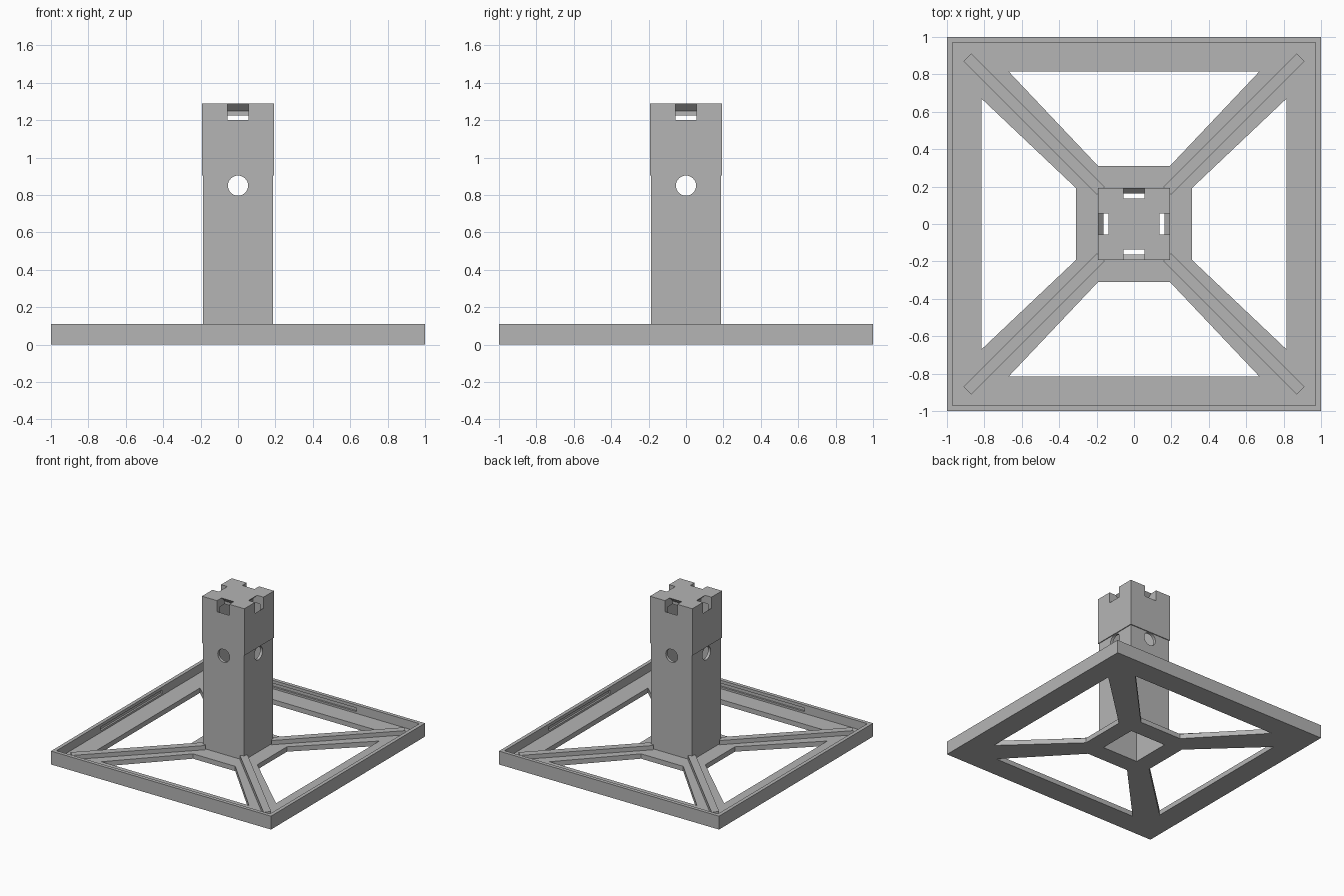
import bpy, bmesh, math
from mathutils import Matrix, Vector

if "Cube" in bpy.data.objects:
    bpy.data.objects.remove(bpy.data.objects["Cube"])

grey = bpy.data.materials.new("light_grey")
grey.diffuse_color = (0.46, 0.46, 0.46, 1)
grey.use_nodes = True
grey.node_tree.nodes["Principled BSDF"].inputs["Base Color"].default_value = grey.diffuse_color


def finish(name, bm, cutter=False):
    bmesh.ops.recalc_face_normals(bm, faces=bm.faces)
    me = bpy.data.meshes.new(name)
    bm.to_mesh(me)
    bm.free()
    me.materials.append(grey)
    ob = bpy.data.objects.new(name, me)
    bpy.context.collection.objects.link(ob)
    ob.hide_render = ob.hide_viewport = cutter
    return ob


def square_rings(bm, profile):
    """Loft square rings (half width, z) and cap both ends."""
    rings = [[bm.verts.new((sx * r, sy * r, z)) for sx, sy in ((1, 1), (-1, 1), (-1, -1), (1, -1))]
             for r, z in profile]
    for a, b in zip(rings, rings[1:]):
        for i in range(4):
            j = (i + 1) % 4
            bm.faces.new((a[i], a[j], b[j], b[i]))
    bm.faces.new(rings[0])
    bm.faces.new(rings[-1])


def prism(bm, start, end, turn=0.0):
    """Join two matching outlines into a solid, turned about z."""
    rot = Matrix.Rotation(turn, 3, 'Z')
    a = [bm.verts.new(rot @ Vector(p)) for p in start]
    b = [bm.verts.new(rot @ Vector(p)) for p in end]
    bm.faces.new(a)
    bm.faces.new(b)
    for i in range(len(a)):
        j = (i + 1) % len(a)
        bm.faces.new((a[i], a[j], b[j], b[i]))


def box(bm, x0, x1, y0, y1, z0, z1, turn=0.0):
    outline = [(x0, y0), (x1, y0), (x1, y1), (x0, y1)]
    prism(bm, [(x, y, z0) for x, y in outline], [(x, y, z1) for x, y in outline], turn)


def cut(ob, cutter):
    mod = ob.modifiers.new("cut", 'BOOLEAN')
    mod.operation = 'DIFFERENCE'
    mod.solver = 'EXACT'
    mod.object = cutter


QUARTERS = [i * math.pi / 2 for i in range(4)]
PLATE, RIM, INNER = 0.04, 0.11, 0.163

# Square tray base: thin plate with a raised rim
bm = bmesh.new()
square_rings(bm, [(1, 0), (1, RIM), (0.97, RIM), (0.97, PLATE)])
base = finish("base_tray", bm)

# Four open windows and the opening under the tower
bm = bmesh.new()
window = [(-0.67, 0.815), (0.67, 0.815), (0.192, 0.31), (-0.192, 0.31)]
for q in QUARTERS:
    prism(bm, [(x, y, -0.1) for x, y in window], [(x, y, 0.2) for x, y in window], q)
box(bm, -INNER, INNER, -INNER, INNER, -0.1, 0.2)
cut(base, finish("window_cutter", bm, True))

# Shallow grooves along the inside of the rim
bm = bmesh.new()
for q in QUARTERS:
    box(bm, -0.4, 0.4, 0.96, 0.985, 0.055, 0.085, q)
cut(base, finish("groove_cutter", bm, True))

# Diagonal stiffening ribs
bm = bmesh.new()
for q in QUARTERS:
    box(bm, 0.25, 1.26, -0.029, 0.029, PLATE - 0.005, 0.075, q + math.pi / 4)
finish("diagonal_ribs", bm)

# Hollow tower with a slightly wider head
bm = bmesh.new()
square_rings(bm, [(INNER, 1.225), (INNER, 0), (0.186, 0), (0.186, 0.905),
                  (0.193, 0.905), (0.193, 1.29)])
tower = finish("tower", bm)

# Slanted notches in the head, one on each side
bm = bmesh.new()
notch = [(0.135, 1.32), (0.135, 1.29), (0.095, 1.25), (0.095, 1.102), (0.25, 1.257), (0.25, 1.32)]
for q in QUARTERS:
    prism(bm, [(-0.056, r, z) for r, z in notch], [(0.056, r, z) for r, z in notch], q)
cut(tower, finish("notch_cutter", bm, True))

# Round holes through the tower in both directions
for axis, name in (('X', "front_hole_cutter"), ('Y', "side_hole_cutter")):
    bm = bmesh.new()
    place = Matrix.Translation((0, 0, 0.85)) @ Matrix.Rotation(math.pi / 2, 4, axis)
    bmesh.ops.create_cone(bm, cap_ends=True, segments=32, radius1=0.054, radius2=0.054,
                          depth=0.6, matrix=place)
    cut(tower, finish(name, bm, True))
